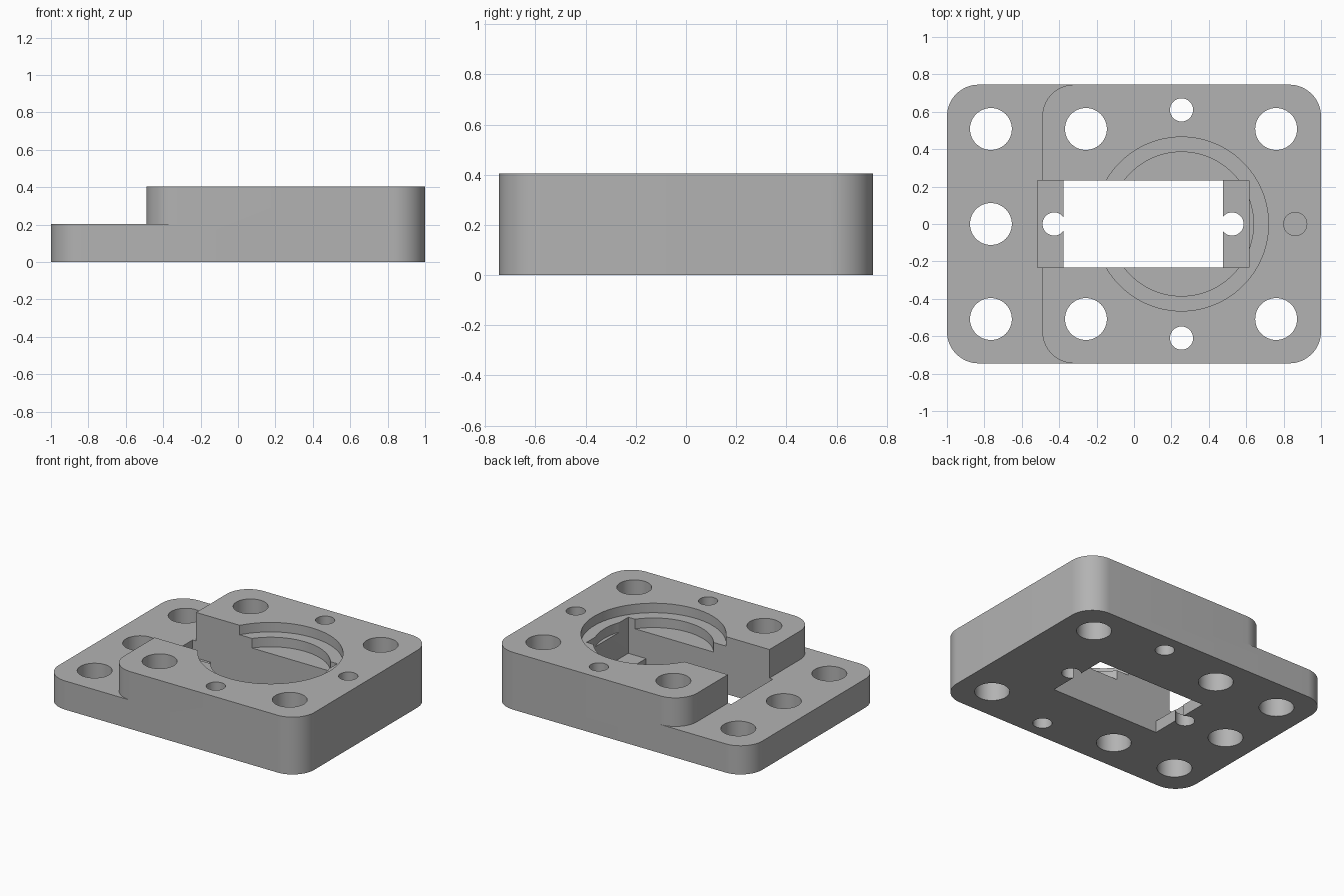
import bpy, bmesh
from math import sin, cos, pi

if "Cube" in bpy.data.objects:
    bpy.data.objects.remove(bpy.data.objects["Cube"])

HALF_X, HALF_Y, TOP, STEP = 1.0, 0.745, 0.405, 0.203
CORNER, BLOCK_X = 0.17, -0.49

grey = bpy.data.materials.new("plain grey")
grey.use_nodes = True
colour = (0.45, 0.45, 0.45, 1)
grey.diffuse_color = colour
grey.node_tree.nodes["Principled BSDF"].inputs["Base Color"].default_value = colour


def arc(cx, cy, r, start, end, steps=16):
    angles = [start + (end - start) * i / steps for i in range(steps + 1)]
    return [(cx + r * cos(a), cy + r * sin(a)) for a in angles]


def prism(name, outline, z0, z1):
    """Extrude a closed outline from z0 up to z1."""
    bm = bmesh.new()
    face = bm.faces.new([bm.verts.new((x, y, z0)) for x, y in outline])
    new = bmesh.ops.extrude_face_region(bm, geom=[face])["geom"]
    bmesh.ops.translate(bm, vec=(0, 0, z1 - z0),
                        verts=[v for v in new if isinstance(v, bmesh.types.BMVert)])
    bmesh.ops.recalc_face_normals(bm, faces=bm.faces)
    mesh = bpy.data.meshes.new(name)
    bm.to_mesh(mesh)
    bm.free()
    obj = bpy.data.objects.new(name, mesh)
    bpy.context.collection.objects.link(obj)
    mesh.materials.append(grey)
    return obj


def cut(outline, z0, z1=TOP + 0.1):
    """Subtract a prism from the body."""
    cutter = prism("cutter", outline, z0, z1)
    cutter.hide_render = True
    mod = body.modifiers.new("cut", 'BOOLEAN')
    mod.operation, mod.solver, mod.object = 'DIFFERENCE', 'EXACT', cutter
    bpy.context.view_layer.objects.active = body
    bpy.ops.object.modifier_apply(modifier=mod.name)
    bpy.data.objects.remove(cutter)


def circle(x, y, r, steps=48):
    return arc(x, y, r, 0, 2 * pi, steps)[:-1]


def box(x0, x1, half_y):
    return [(x0, -half_y), (x1, -half_y), (x1, half_y), (x0, half_y)]


# Rounded slab
cx, cy = HALF_X - CORNER, HALF_Y - CORNER
outline = []
for i, (sx, sy) in enumerate([(1, 1), (-1, 1), (-1, -1), (1, -1)]):
    outline += arc(sx * cx, sy * cy, CORNER, i * pi / 2, (i + 1) * pi / 2)
body = prism("mounting_block", outline, 0, TOP)

# Lowered end, leaving rounded corners on the raised part
bx = BLOCK_X + CORNER
cut([(-1.2, 0.9), (bx, 0.9)]
    + arc(bx, cy, CORNER, pi / 2, pi) + arc(bx, -cy, CORNER, pi, 1.5 * pi)
    + [(bx, -0.9), (-1.2, -0.9)], STEP)

# Stepped round recess
cut(circle(0.254, 0, 0.465, 96), 0.338)
cut(circle(0.254, 0, 0.385, 96), 0.27)

# Slot with a ledge at each end, then the opening through the floor
cut(box(-0.517, 0.614, 0.232), 0.083)
cut(box(-0.378, 0.475, 0.232), -0.1)

# Screw holes in the ledges
for x in (-0.427, 0.524):
    cut(circle(x, 0, 0.062, 32), -0.1)

# Large bolt holes and small side holes
for side in (-1, 1):
    for x in (-0.765, -0.257, 0.76):
        cut(circle(x, side * 0.508, 0.112), -0.1)
    cut(circle(0.254, side * 0.61, 0.062, 32), -0.1)
cut(circle(-0.765, 0, 0.112), -0.1)

# Blind pin hole
cut(circle(0.862, 0, 0.062, 32), 0.2)

bpy.ops.object.select_all(action='DESELECT')
body.select_set(True)
bpy.context.view_layer.objects.active = body
bpy.ops.object.shade_smooth_by_angle()
